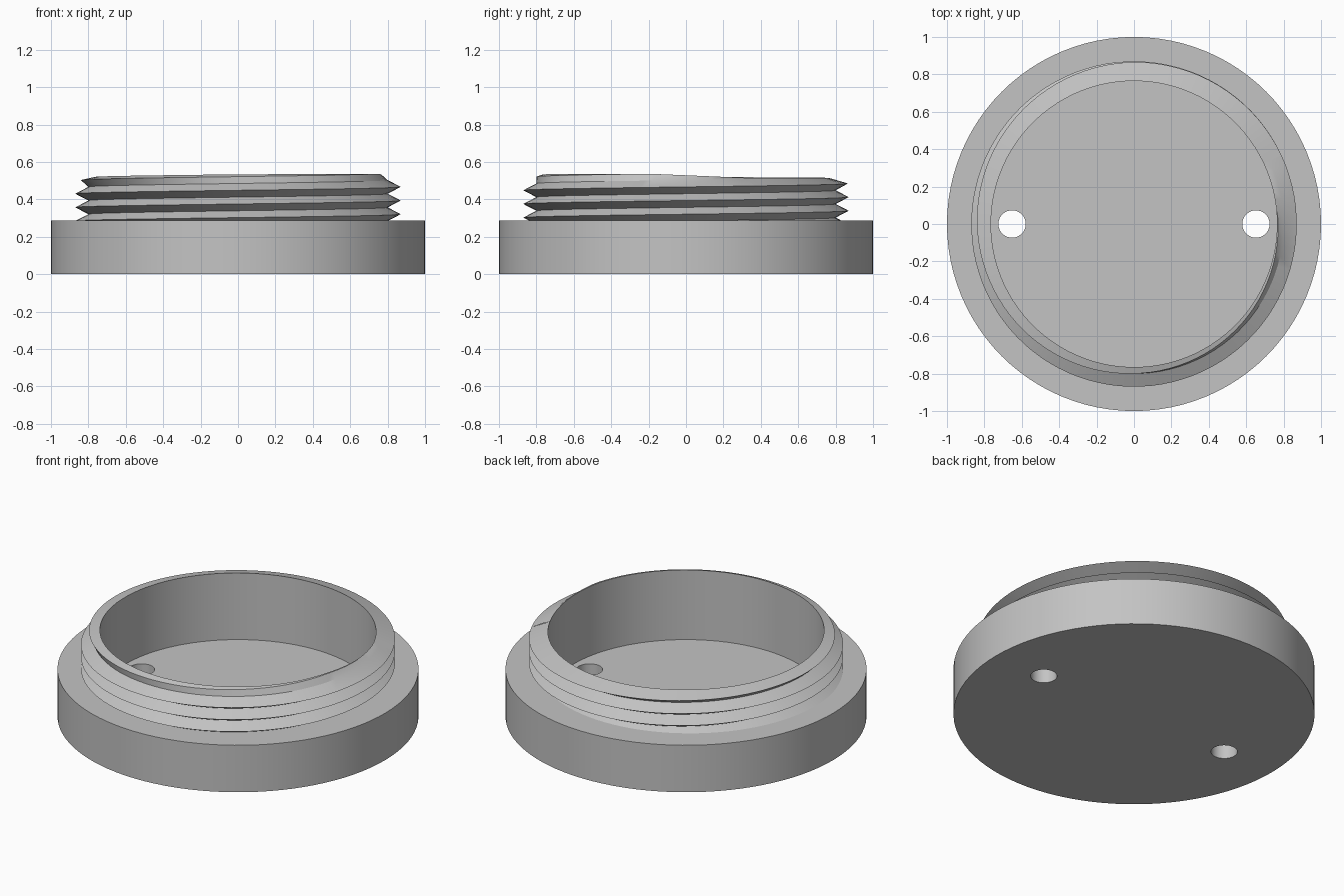
import bpy, bmesh, math
from math import cos, sin, radians

if "Cube" in bpy.data.objects:
    bpy.data.objects.remove(bpy.data.objects["Cube"], do_unlink=True)

SEG = 96            # columns per turn
BORE = 0.765        # inner wall radius
ROOT, CREST = 0.80, 0.87
PITCH = 0.073
TURNS = 3           # full thread turns below the tapering one
START = radians(25)
FLOOR, TOP = 0.11, 0.287

grey = bpy.data.materials.new("plain_grey")
grey.use_nodes = True
colour = (0.55, 0.55, 0.55, 1)
grey.diffuse_color = colour
grey.node_tree.nodes["Principled BSDF"].inputs["Base Color"].default_value = colour


def make_object(name, bm):
    bmesh.ops.remove_doubles(bm, verts=bm.verts, dist=1e-5)
    bmesh.ops.recalc_face_normals(bm, faces=bm.faces)
    mesh = bpy.data.meshes.new(name)
    bm.to_mesh(mesh)
    bm.free()
    mesh.materials.append(grey)
    obj = bpy.data.objects.new(name, mesh)
    bpy.context.collection.objects.link(obj)
    return obj


def activate(obj):
    bpy.ops.object.select_all(action='DESELECT')
    obj.select_set(True)
    bpy.context.view_layer.objects.active = obj


def lerp_table(table, f):
    for (a, va), (b, vb) in zip(table, table[1:]):
        if f <= b:
            return va + (vb - va) * (f - a) / (b - a)
    return table[-1][1]


# Flanged base with a shallow pocket, turned from a profile
bm = bmesh.new()
profile = [(0, 0), (1, 0), (1, TOP), (0.785, TOP), (0.785, FLOOR), (0, FLOOR)]
pts = [bm.verts.new((r, 0, z)) for r, z in profile]
edges = [bm.edges.new(pair) for pair in zip(pts, pts[1:])]
bmesh.ops.spin(bm, geom=pts + edges, cent=(0, 0, 0), axis=(0, 0, 1),
               angle=math.tau, steps=SEG, use_merge=True)
base = make_object("flanged_base", bm)

# Two spanner holes through the floor
for side in (-1, 1):
    bpy.ops.mesh.primitive_cylinder_add(vertices=48, radius=0.073, depth=0.5,
                                        location=(side * 0.652, 0, 0.05))
    cutter = bpy.context.object
    cutter.name = "hole_cutter"
    cutter.hide_render = True
    cutter.data.materials.append(grey)
    mod = base.modifiers.new("hole", 'BOOLEAN')
    mod.operation, mod.solver, mod.object = 'DIFFERENCE', 'EXACT', cutter
    activate(base)
    bpy.ops.object.modifier_apply(modifier=mod.name)
    bpy.data.objects.remove(cutter, do_unlink=True)

# Threaded collar: one helical ridge whose last turn tapers into the rim
crest_radius = [(0, CREST), (0.18, 0.866), (0.43, 0.84), (0.68, 0.80),
                (0.93, 0.77), (1, BORE)]
rim_height = [(0, 0.515), (0.18, 0.515), (0.43, 0.52), (0.68, 0.534),
              (0.89, 0.537), (1, 0.515)]
bm = bmesh.new()
root, crest, rim, foot = [], [], [], []
last = TURNS * SEG
for i in range(last + SEG + 1):
    a = START + math.tau * i / SEG
    f = (i - last) / SEG

    def point(r, z):
        return bm.verts.new((r * cos(a), r * sin(a), z))

    z = 0.472 + PITCH * f
    if f >= 0:
        top = lerp_table(rim_height, f)
        root.append(point(ROOT, min(z - PITCH / 2, top - 0.012)))
        crest.append(point(lerp_table(crest_radius, f), min(z, top)))
        rim.append(point(BORE, top))
        foot.append(point(BORE, FLOOR))
    else:
        root.append(point(ROOT, z - PITCH / 2))
        crest.append(point(CREST, z))

for i in range(last + SEG):
    bm.faces.new((root[i], root[i + 1], crest[i + 1], crest[i]))
    if i < last:
        bm.faces.new((crest[i], crest[i + 1], root[i + SEG + 1], root[i + SEG]))
    else:
        j = i - last
        bm.faces.new((crest[i], crest[i + 1], rim[j + 1], rim[j]))
        bm.faces.new((rim[j], rim[j + 1], foot[j + 1], foot[j]))
collar = make_object("threaded_collar", bm)

for obj in (base, collar):
    activate(obj)
    bpy.ops.object.shade_smooth_by_angle(angle=radians(25))
